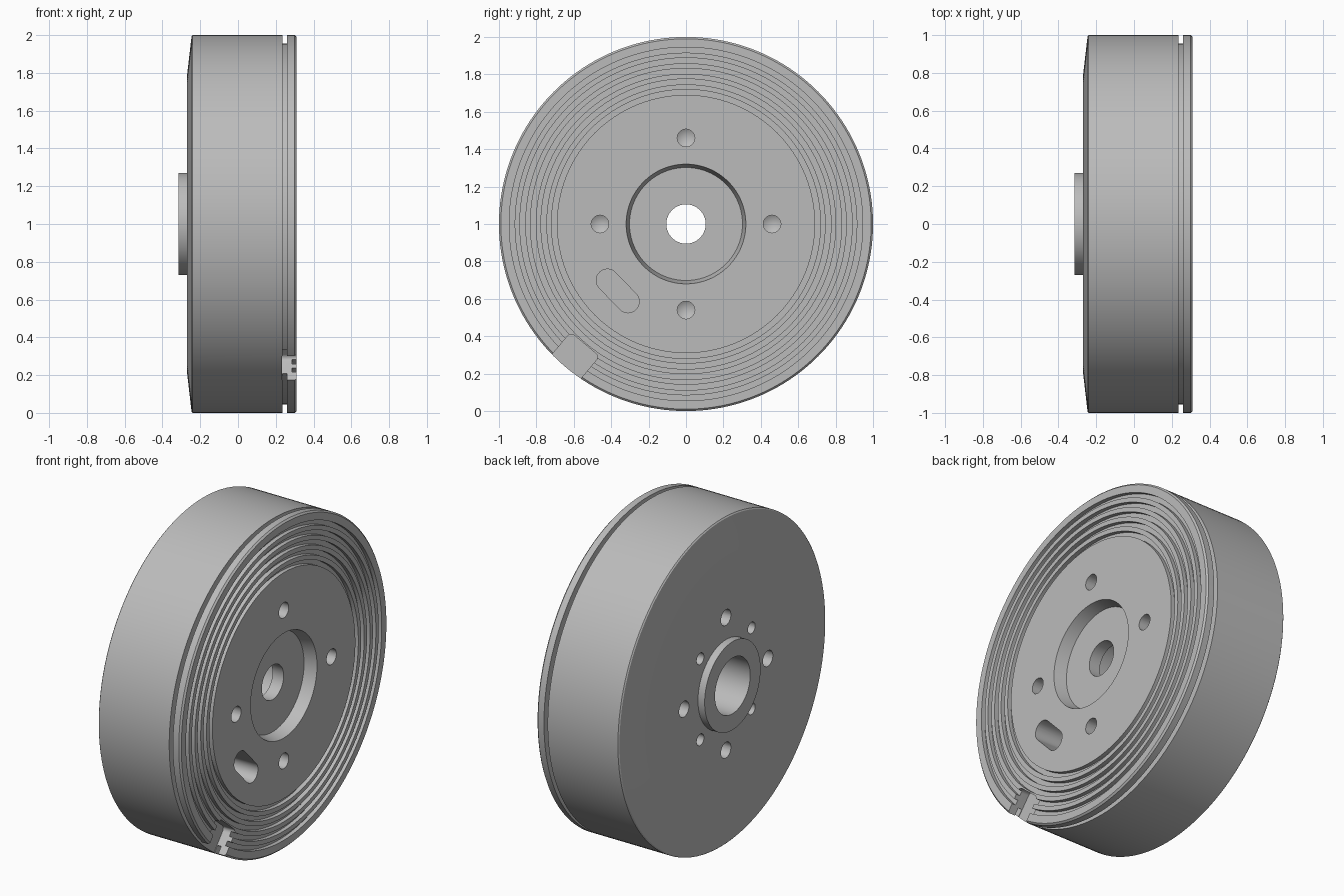
import bpy, bmesh
from math import sin, cos, pi, radians
from mathutils import Matrix, Vector

cube = bpy.data.objects.get("Cube")
if cube:
    bpy.data.objects.remove(cube, do_unlink=True)

steel = bpy.data.materials.new("grey_steel")
steel.use_nodes = True
grey = (0.5, 0.5, 0.5, 1)
steel.diffuse_color = grey
steel.node_tree.nodes["Principled BSDF"].inputs["Base Color"].default_value = grey


def spin(bm, profile, y=0, z=0, segs=32, closed=False):
    """Turn a profile of (x, radius) points around an axis parallel to x."""
    rings = [[bm.verts.new((x, y + r * cos(2 * pi * i / segs), z + r * sin(2 * pi * i / segs)))
              for i in range(segs)] for x, r in profile]
    pairs = list(zip(rings, rings[1:]))
    if closed:
        pairs.append((rings[-1], rings[0]))
    for a, b in pairs:
        for i in range(segs):
            j = (i + 1) % segs
            bm.faces.new((a[i], a[j], b[j], b[i]))


def prism(bm, outline, x0, x1):
    """Extrude a (y, z) outline along x."""
    a = [bm.verts.new((x0, y, z)) for y, z in outline]
    b = [bm.verts.new((x1, y, z)) for y, z in outline]
    bm.faces.new(a)
    bm.faces.new(b[::-1])
    for i in range(len(a)):
        j = (i + 1) % len(a)
        bm.faces.new((a[i], a[j], b[j], b[i]))


def finish(bm, name):
    bmesh.ops.remove_doubles(bm, verts=bm.verts, dist=1e-5)
    bmesh.ops.recalc_face_normals(bm, faces=bm.faces)
    mesh = bpy.data.meshes.new(name)
    bm.to_mesh(mesh)
    bm.free()
    mesh.materials.append(steel)
    obj = bpy.data.objects.new(name, mesh)
    bpy.context.collection.objects.link(obj)
    return obj


AXIS = 1.0      # height of the turning axis
FACE, BACK = 0.31, -0.27

# Turned body: stepped bore, centre recess, ring grooves, rim groove, tapered back, hub
profile = [(-0.315, 0.17), (0.16, 0.17), (0.16, 0.105), (0.235, 0.105),
           (0.235, 0.302), (FACE, 0.32)]
for k in range(5):
    r = 0.69 + k * 0.0565
    profile += [(FACE, r), (FACE - 0.025, r), (FACE - 0.025, r + 0.029), (FACE, r + 0.029)]
profile += [(FACE, 0.99), (FACE - 0.01, 1), (0.26, 1), (0.26, 0.955), (0.235, 0.955),
            (0.235, 1), (-0.24, 1), (-0.246, 0.993), (BACK, 0.785), (BACK, 0.775),
            (BACK, 0.27), (-0.315, 0.27)]
bm = bmesh.new()
spin(bm, profile, 0, AXIS, 160, closed=True)
body = finish(bm, "turned_body")

# Cutters: drilled holes with conical bottoms
bm = bmesh.new()


def drill(surface, inward, radius, depth, angle, circle):
    tip = surface + inward * (depth + radius * 0.6)
    spin(bm, [(surface - inward * 0.02, 0), (surface - inward * 0.02, radius),
              (surface + inward * depth, radius), (tip, 0)],
         circle * cos(angle), AXIS + circle * sin(angle))


for k in range(4):
    a = k * pi / 2
    drill(FACE, -1, 0.047, 0.18, a, 0.46)
    drill(BACK, 1, 0.048, 0.18, a, 0.405)
    drill(BACK, 1, 0.035, 0.16, a + pi / 4, 0.35)

# Rounded slot in the face
slot = []
for end, start in ((1, -90), (-1, 90)):
    for i in range(17):
        a = radians(start + i * 180 / 16)
        p = Matrix.Rotation(radians(-46), 2) @ Vector((end * 0.079 + 0.06 * cos(a), 0.06 * sin(a)))
        slot.append((p.x - 0.365, p.y + 0.642))
prism(bm, slot, FACE - 0.2, FACE + 0.02)

# Rim notch with rounded inner corners
turn = Matrix.Rotation(radians(-130), 2)
notch = [Vector((1.1, -0.1)), Vector((1.1, 0.1))]
for side, start in ((1, 90), (-1, 180)):
    for i in range(7):
        a = radians(start + i * 15)
        notch.append(Vector((0.865 + 0.025 * cos(a), side * 0.075 + 0.025 * sin(a))))
notch = [turn @ p for p in notch]
prism(bm, [(p.x, p.y + AXIS) for p in notch], 0.232, FACE + 0.02)
cutter = finish(bm, "cutter")
cutter.hide_render = True

# Cut, then shade
cut = body.modifiers.new("cuts", 'BOOLEAN')
cut.operation = 'DIFFERENCE'
cut.solver = 'EXACT'
cut.object = cutter
bpy.ops.object.select_all(action='DESELECT')
body.select_set(True)
bpy.context.view_layer.objects.active = body
bpy.ops.object.modifier_apply(modifier=cut.name)
bpy.data.objects.remove(cutter, do_unlink=True)
bpy.ops.object.shade_smooth_by_angle(angle=radians(25))
